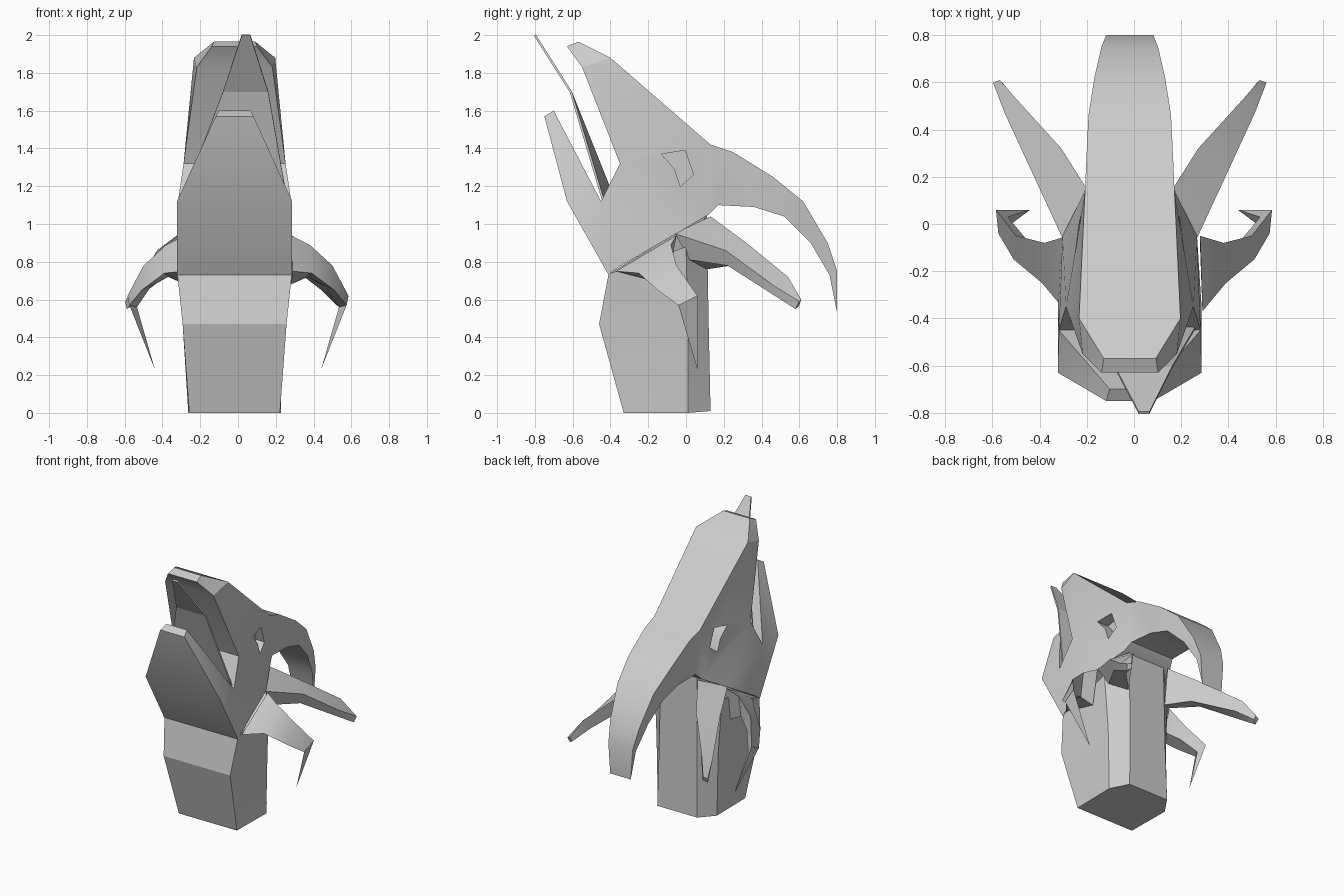
import bpy
import bmesh
import math

cube = bpy.data.objects.get("Cube")
if cube:
    bpy.data.objects.remove(cube, do_unlink=True)

grey = bpy.data.materials.new("plain grey")
grey.use_nodes = True
grey.diffuse_color = (0.6, 0.6, 0.6, 1)
grey.node_tree.nodes["Principled BSDF"].inputs["Base Color"].default_value = (0.6, 0.6, 0.6, 1)

MID = -0.018  # the body sits slightly off the centre line


def make_object(name, bm, smooth=True):
    bmesh.ops.recalc_face_normals(bm, faces=bm.faces[:])
    mesh = bpy.data.meshes.new(name)
    bm.to_mesh(mesh)
    bm.free()
    mesh.materials.append(grey)
    obj = bpy.data.objects.new(name, mesh)
    bpy.context.collection.objects.link(obj)
    bpy.ops.object.select_all(action="DESELECT")
    obj.select_set(True)
    bpy.context.view_layer.objects.active = obj
    if smooth:
        bpy.ops.object.shade_smooth_by_angle(angle=math.radians(25))
    return obj


def loft(name, sections, side=1, mid=0.0):
    """Closed skin through rings of equal size; a one-point section ends in a spike."""
    bm = bmesh.new()
    rings = [[bm.verts.new((mid + side * x, y, z)) for x, y, z in s] for s in sections]
    for a, b in zip(rings, rings[1:]):
        n = len(a)
        for i in range(n):
            j = (i + 1) % n
            bm.faces.new((a[i], a[j], b[0]) if len(b) == 1 else (a[i], a[j], b[j], b[i]))
    for ring in (rings[0], rings[-1]):
        if len(ring) > 2:
            bm.faces.new(ring)
    return make_object(name, bm)


# Head: one side patch of (y, z, half width), mirrored and bridged along its outline
P = dict(
    a=(-.63, 1.94, .12), b=(-.57, 1.965, .11), c=(-.40, 1.88, .215), d=(.13, 1.42, .19),
    e=(.25, 1.38, .185), f=(.46, 1.25, .175), g=(.62, 1.12, .15), h=(.75, .90, .12),
    i=(.80, .75, .10), j=(.80, .53, .085), k=(.76, .73, .10), l=(.66, .90, .13),
    m=(.52, 1.04, .16), n=(.36, 1.09, .17), o=(.17, 1.10, .18), p=(.12, 1.05, .20),
    q=(-.05, .95, .285), r=(-.36, .77, .305), s=(-.41, .73, .305), t=(-.63, 1.12, .305),
    u=(-.75, 1.57, .10), v=(-.70, 1.60, .085), w=(-.45, 1.12, .30), x=(-.35, 1.32, .27),
    y=(-.55, 1.83, .20))
PATCH = "abcy ycdx xdop xpqw wqr wrs wst wtuv deno efmn fglm ghkl hik ijk".split()

bm = bmesh.new()
left = {k: bm.verts.new((MID + w, y, z)) for k, (y, z, w) in P.items()}
right = {k: bm.verts.new((MID - w, y, z)) for k, (y, z, w) in P.items()}
for f in PATCH:
    bm.faces.new([left[k] for k in f])
    bm.faces.new([right[k] for k in reversed(f)])
outline = "abcdefghijklmnopqrstuvwxy"
for k0, k1 in zip(outline, outline[1:] + outline[0]):
    bm.faces.new((left[k0], right[k0], right[k1], left[k1]))
bmesh.ops.triangulate(bm, faces=[f for f in bm.faces if len(f.verts) > 3])
head = make_object("head_with_crest", bm, smooth=False)

# Eye sockets cut into both sides
EYE = [(-.13, 1.37), (-.005, 1.39), (.04, 1.26), (-.03, 1.20), (-.06, 1.29)]
for side in (1, -1):
    cutter = loft("eye_cutter", [[(x, y, z) for y, z in EYE] for x in (.14, .40)], side, MID)
    cutter.hide_render = True
    mod = head.modifiers.new("eye_socket", "BOOLEAN")
    mod.operation = "DIFFERENCE"
    mod.solver = "EXACT"
    mod.object = cutter
    bpy.ops.object.select_all(action="DESELECT")
    head.select_set(True)
    bpy.context.view_layer.objects.active = head
    bpy.ops.object.modifier_apply(modifier=mod.name)
    bpy.data.objects.remove(cutter, do_unlink=True)
bpy.ops.object.shade_smooth_by_angle(angle=math.radians(25))

# Neck: six-sided column, defined by its left half
neck_halves = [
    [(.24, -.33, 0), (.245, .01, 0), (.165, .13, .01)],
    [(.275, -.46, .47), (.255, .01, .47), (.155, .12, .47)],
    [(.303, -.41, .735), (.28, .0, .88), (.15, .11, 1.05)],
]
loft("neck", [half + [(-x, y, z) for x, y, z in reversed(half)] for half in neck_halves], 1, MID)

# Swept-back horns and hooked cheek tusks
HORN = [
    [(.17, .13, 1.04), (.285, -.06, .95), (.26, .02, .81), (.16, .11, .76)],
    [(.29, .32, .90), (.41, .21, .86), (.38, .22, .78), (.29, .24, .78)],
    [(.49, .54, .72), (.53, .47, .67), (.51, .47, .62), (.46, .50, .65)],
    [(.55, .61, .60), (.58, .60, .59), (.57, .58, .55), (.54, .60, .57)],
]
TUSK = [
    [(.29, -.37, .75), (.28, -.05, .94), (.28, -.10, .68)],
    [(.39, -.25, .74), (.38, -.08, .89), (.37, -.12, .72)],
    [(.51, -.15, .65), (.50, -.05, .78), (.46, -.06, .67)],
    [(.575, -.04, .57), (.585, .06, .62), (.535, .03, .56)],
    [(.44, .06, .23)],
]
for side, label in ((1, "left"), (-1, "right")):
    loft(label + "_horn", HORN, side, MID)
    loft(label + "_tusk", TUSK, side)

# Tongue: thin tapering plate, leaning slightly to one side
bm = bmesh.new()
rows = [[(-.27, -.41, 1.20), (.26, -.44, 1.13)],
        [(-.08, -.61, 1.70), (.16, -.61, 1.70)],
        [(.02, -.80, 2.0), (.065, -.80, 2.0)]]
verts = [[bm.verts.new(p) for p in row] for row in rows]
for a, b in zip(verts, verts[1:]):
    bm.faces.new((a[0], a[1], b[1], b[0]))
tongue = make_object("tongue", bm, smooth=False)
solid = tongue.modifiers.new("thickness", "SOLIDIFY")
solid.thickness = 0.012
solid.offset = 0
